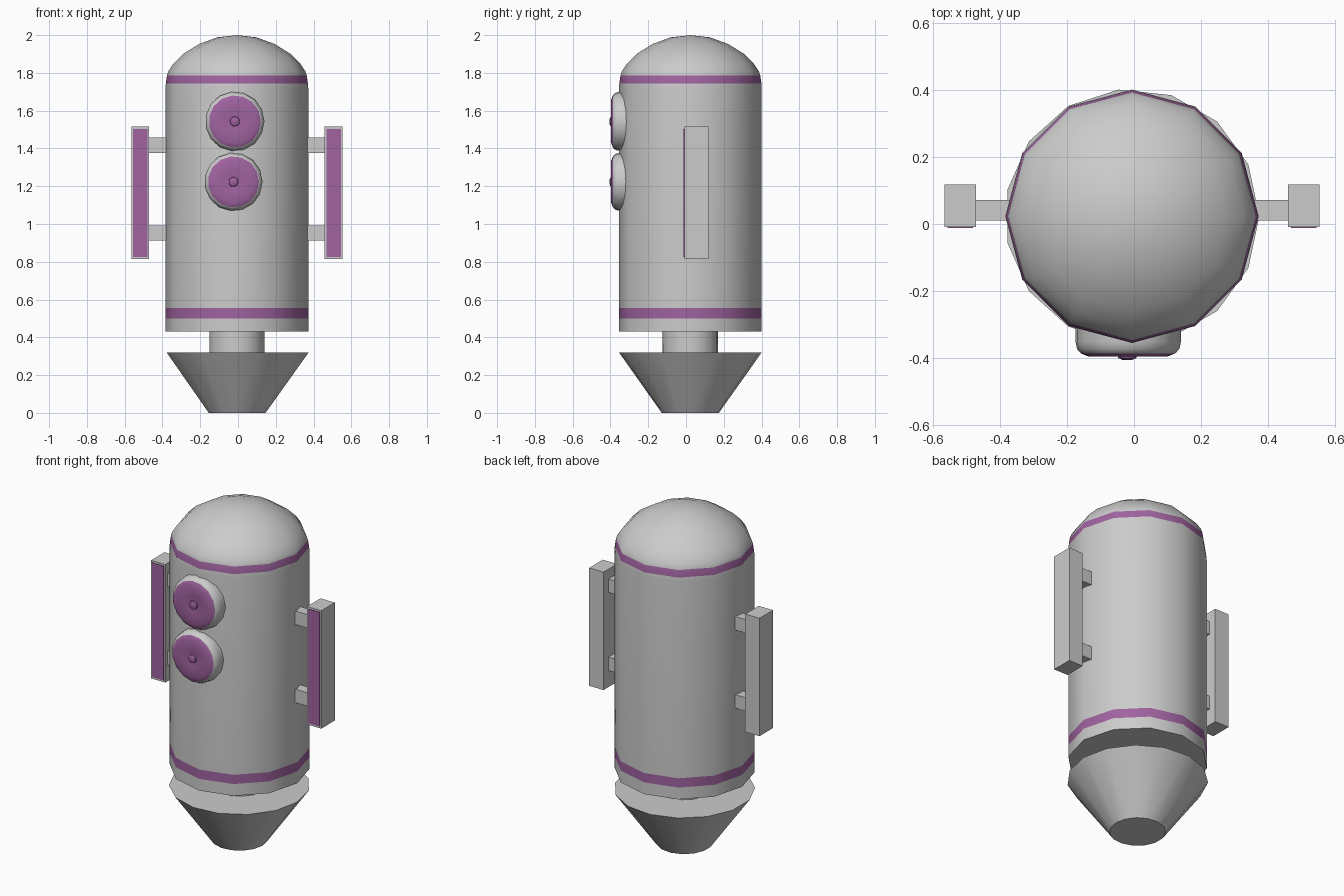
import bpy, bmesh, math
from mathutils import Matrix, Vector

if "Cube" in bpy.data.objects:
    bpy.data.objects.remove(bpy.data.objects["Cube"])


def material(name, rgb):
    m = bpy.data.materials.new(name)
    m.diffuse_color = (*rgb, 1)
    m.use_nodes = True
    m.node_tree.nodes["Principled BSDF"].inputs["Base Color"].default_value = m.diffuse_color
    return m


GREY = material("light grey", (0.60, 0.60, 0.60))
PURPLE = material("purple", (0.35, 0.125, 0.35))
CX, CY = -0.006, 0.023  # axis of the body


def finish(name, bm, mats, smooth=None):
    bmesh.ops.recalc_face_normals(bm, faces=bm.faces)
    me = bpy.data.meshes.new(name)
    bm.to_mesh(me)
    bm.free()
    for m in mats:
        me.materials.append(m)
    ob = bpy.data.objects.new(name, me)
    bpy.context.collection.objects.link(ob)
    if smooth:
        bpy.ops.object.select_all(action='DESELECT')
        ob.select_set(True)
        bpy.context.view_layer.objects.active = ob
        bpy.ops.object.shade_smooth_by_angle(angle=math.radians(smooth))
    return ob


def lathe(name, profile, sides, matrix, purple_bands=(), smooth=40):
    """Spin (radius, height) points; bands listed by index become purple."""
    bm = bmesh.new()
    rings = []
    for r, h in profile:
        if r == 0:
            rings.append([bm.verts.new(matrix @ Vector((0, 0, h)))] * sides)
        else:
            rings.append([bm.verts.new(matrix @ Vector((
                r * math.cos(math.tau * i / sides),
                r * math.sin(math.tau * i / sides), h))) for i in range(sides)])
    for k in range(len(rings) - 1):
        a, b = rings[k], rings[k + 1]
        for i in range(sides):
            j = (i + 1) % sides
            f = bm.faces.new(list(dict.fromkeys((a[i], a[j], b[j], b[i]))))
            f.material_index = int(k in purple_bands)
    for ring, (r, h) in ((rings[0], profile[0]), (rings[-1], profile[-1])):
        if r > 0:
            bm.faces.new(ring)
    return finish(name, bm, (GREY, PURPLE), smooth)


def box(name, lo, hi, mat):
    bm = bmesh.new()
    bmesh.ops.create_cube(bm, size=1)
    for v in bm.verts:
        v.co = [l + (c + 0.5) * (h - l) for c, l, h in zip(v.co, lo, hi)]
    return finish(name, bm, (mat,))


axis = Matrix.Translation((CX, CY, 0))

# Capsule body with two purple stripes
lathe("body", [(0.378, 0.43), (0.378, 0.50), (0.378, 0.555), (0.378, 1.72),
               (0.376, 1.745), (0.370, 1.787), (0.362, 1.81), (0.335, 1.85),
               (0.285, 1.90), (0.20, 1.953), (0.105, 1.988), (0, 2.0)],
      12, axis, (1, 4))

# Neck and tapered base
lathe("neck", [(0.147, 0.30), (0.147, 0.45)], 15, axis)
lathe("base_cone", [(0.152, 0), (0.380, 0.32)], 15, axis)

# Two round eyes facing the front, with purple lens and small pupil
for name, x, z, s in (("upper_eye", -0.017, 1.543, 1.0), ("lower_eye", -0.024, 1.223, 0.98)):
    m = Matrix.Translation((x, 0, z)) @ Matrix.Rotation(math.pi / 2, 4, 'X') @ Matrix.Diagonal((s, s, 1, 1))
    lathe(name, [(0.157, 0.28), (0.157, 0.352), (0.152, 0.373), (0.142, 0.384),
                 (0.138, 0.387), (0.115, 0.396), (0.06, 0.393), (0.026, 0.391),
                 (0.024, 0.400), (0.012, 0.405), (0, 0.406)],
          15, m, range(4, 10), 50)

# Side arms: block, purple front plate and two struts on each side
for side, sgn in (("left", -1), ("right", 1)):
    def span(a, b):
        return sorted((CX + sgn * a, CX + sgn * b))
    x0, x1 = span(0.465, 0.559)
    box(side + "_arm", (x0, -0.009, 0.815), (x1, 0.118, 1.515), GREY)
    box(side + "_arm_plate", (x0 + 0.009, -0.012, 0.826), (x1 - 0.009, -0.005, 1.504), PURPLE)
    x0, x1 = span(0.33, 0.47)
    for label, z in (("lower", 0.953), ("upper", 1.417)):
        box(f"{side}_{label}_strut", (x0, 0.01, z - 0.04), (x1, 0.072, z + 0.04), GREY)
